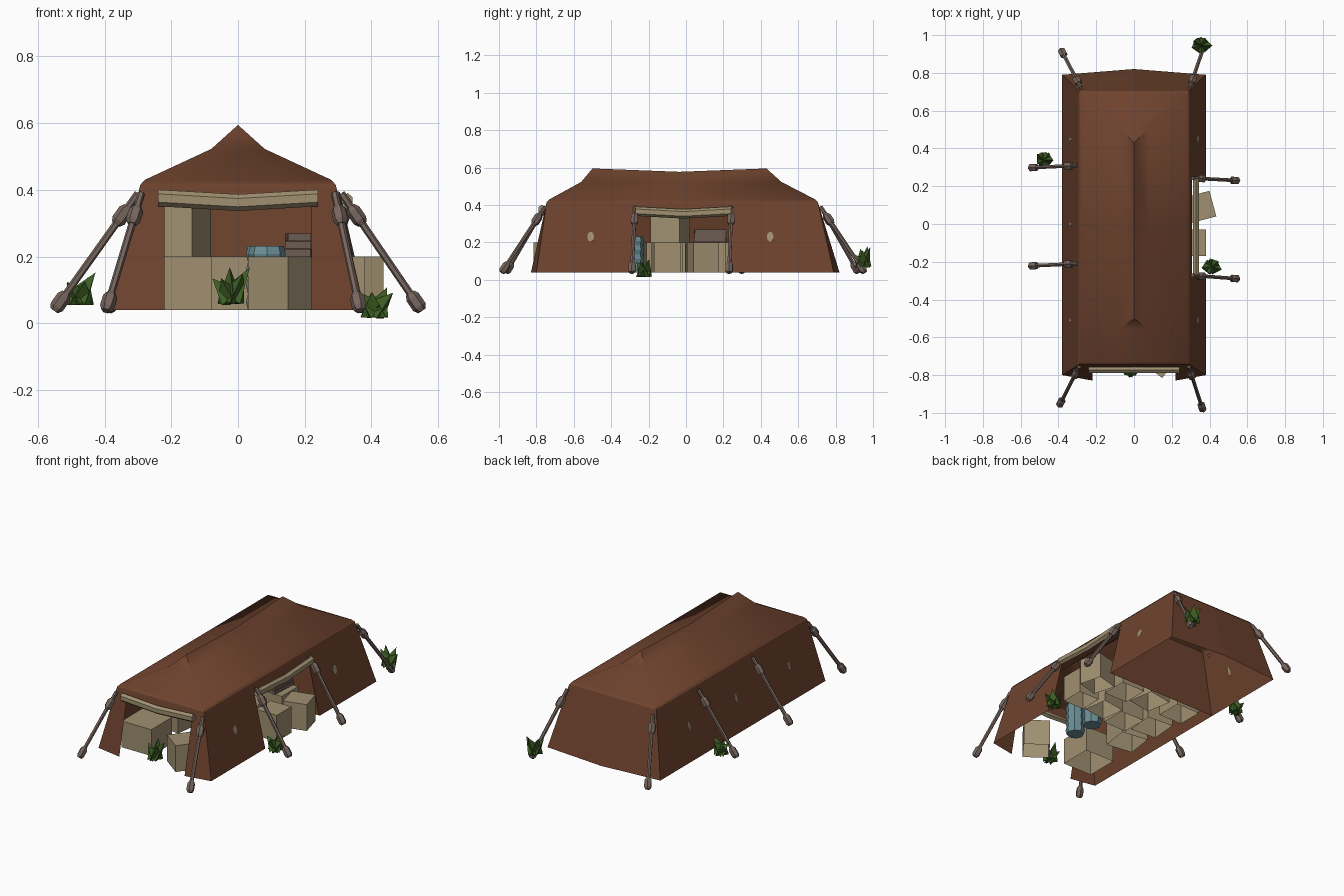
import bpy, bmesh, math, random
from mathutils import Vector, Matrix

random.seed(7)
if "Cube" in bpy.data.objects:
    bpy.data.objects.remove(bpy.data.objects["Cube"])


def material(name, rgb):
    m = bpy.data.materials.new(name)
    m.use_nodes = True
    m.diffuse_color = (*rgb, 1)
    bsdf = m.node_tree.nodes["Principled BSDF"]
    bsdf.inputs["Base Color"].default_value = (*rgb, 1)
    bsdf.inputs["Roughness"].default_value = 0.9
    return m


CANVAS = material("brown canvas", (0.155, 0.055, 0.027))
TAN = material("tan crate", (0.35, 0.28, 0.165))
WOOD = material("grey brown wood", (0.18, 0.13, 0.11))
LEAF = material("dark green leaf", (0.045, 0.11, 0.017))
BLUE = material("faded blue", (0.15, 0.28, 0.31))
BUNDLE = material("dull brown bundle", (0.15, 0.11, 0.09))


def finish(name, bm, mat, normals=True):
    if normals:
        bmesh.ops.recalc_face_normals(bm, faces=bm.faces)
    mesh = bpy.data.meshes.new(name)
    bm.to_mesh(mesh)
    bm.free()
    mesh.materials.append(mat)
    ob = bpy.data.objects.new(name, mesh)
    bpy.context.collection.objects.link(ob)
    return ob


def cone(bm, a, b, r1, r2, sides):
    """Add a prism or cone running from a to b."""
    a, b = Vector(a), Vector(b)
    rot = (b - a).to_track_quat('Z', 'Y').to_matrix().to_4x4()
    bmesh.ops.create_cone(bm, cap_ends=True, segments=sides, radius1=r1, radius2=r2,
                          depth=(b - a).length,
                          matrix=Matrix.Translation((a + b) / 2) @ rot)


def box(bm, center, size, turn=0):
    bmesh.ops.create_cube(bm, size=1, matrix=Matrix.Translation(center)
                          @ Matrix.Rotation(math.radians(turn), 4, 'Z')
                          @ Matrix.Diagonal((*size, 1)))


# Roof: rings from eave up to a sagging ridge
bm = bmesh.new()
rings = []
for x, y0, y1, z, sag in ((0.293, -0.745, 0.705, 0.415, 0), (0.28, -0.73, 0.69, 0.43, 0),
                          (0.08, -0.56, 0.51, 0.523, 0.01), (0, -0.5, 0.43, 0.595, 0.018)):
    ym = (y0 + y1) / 2
    pts = ((-x, y0, z), (x, y0, z), (x, ym, z - sag), (x, y1, z), (-x, y1, z), (-x, ym, z - sag))
    rings.append([bm.verts.new(p) for p in pts])
for low, high in zip(rings, rings[1:]):
    for i in range(6):
        j = (i + 1) % 6
        bm.faces.new((low[i], low[j], high[j], high[i]))
bmesh.ops.remove_doubles(bm, verts=bm.verts, dist=0.0005)
roof = finish("roof", bm, CANVAS)
bpy.context.view_layer.objects.active = roof
roof.select_set(True)
bpy.ops.object.shade_smooth_by_angle(angle=math.radians(38))
roof.select_set(False)

# Walls: sloped sheets, each made of panels given as (along, height) corners
TOP, BASE = 0.415, 0.04


def drop(z):
    return (TOP - z) / (TOP - BASE)


def front(x, z):
    return (x, -0.745 - drop(z) * (0.055 + 0.18 * max(0, 0.38 - abs(x))), z)


def back(x, z):
    return (x, 0.705 + drop(z) * (0.085 + 0.08 * (0.38 - abs(x))), z)


def side(sign):
    return lambda y, z: (sign * (0.293 + 0.087 * drop(z)), y, z)


def wall(name, place, panels):
    bm = bmesh.new()
    for panel in panels:
        bm.faces.new([bm.verts.new(place(s, z)) for s, z in panel])
    bmesh.ops.remove_doubles(bm, verts=bm.verts, dist=0.0005)
    finish(name, bm, CANVAS)


def doorway(t0, t1, b0, b1, d0, d1, head):
    return (((t0, TOP), (b0, BASE), (d0, BASE), (d0, head)),
            ((t1, TOP), (b1, BASE), (d1, BASE), (d1, head)),
            ((t0, TOP), (t1, TOP), (d1, head), (d0, head)))


wall("front_wall", front, doorway(-0.293, 0.293, -0.38, 0.38, -0.22, 0.22, 0.36))
wall("left_wall", side(1), doorway(-0.745, 0.705, -0.8, 0.79, -0.28, 0.24, 0.36))
wall("right_wall", side(-1), (((-0.745, TOP), (-0.8, BASE), (0.79, BASE), (0.705, TOP)),))
wall("back_wall", back, [((0, TOP), (0, BASE), (s * 0.38, BASE), (s * 0.293, TOP))
                         for s in (-1, 1)])

# Inner partition behind the stores, facing the front door
bm = bmesh.new()
bm.faces.new([bm.verts.new(p) for p in ((-0.375, 0.245, BASE), (0.375, 0.245, BASE),
                                        (0.29, 0.27, TOP), (-0.29, 0.27, TOP))])
finish("inner_partition", bm, CANVAS, normals=False)

# Oval patches on the side walls
bm = bmesh.new()
for sign, ys, width in ((1, (-0.51, 0.45), 0.018), (-1, (-0.51, 0, 0.45), 0.01)):
    for y in ys:
        p = Vector(side(sign)(y, 0.23))
        tilt = Matrix.Rotation(math.radians(sign * 77), 4, 'Y')
        bmesh.ops.create_cone(bm, cap_ends=True, segments=10, radius1=1, radius2=1, depth=1,
                              matrix=Matrix.Translation(p) @ tilt
                              @ Matrix.Diagonal((0.027, width, 0.003, 1)))
finish("wall_patches", bm, TAN)


# Rolled door flaps, sagging in the middle
def roll(name, a, b):
    bm = bmesh.new()
    a, b = Vector(a), Vector(b)
    mid = (a + b) / 2 - Vector((0, 0, 0.014))
    across = (b - a).cross(Vector((0, 0, 1))).normalized()
    loops = []
    for p in (a, mid, b):
        loops.append([bm.verts.new(p + across * 0.018 * math.cos(t) + Vector((0, 0, 0.025 * math.sin(t))))
                      for t in (math.pi * (k + 0.5) / 3 for k in range(6))])
    for l0, l1 in zip(loops, loops[1:]):
        for i in range(6):
            j = (i + 1) % 6
            bm.faces.new((l0[i], l0[j], l1[j], l1[i]))
    bm.faces.new(loops[0])
    bm.faces.new(loops[2])
    finish(name, bm, TAN)


roll("front_door_roll", (-0.24, -0.772, 0.376), (0.24, -0.772, 0.376))
roll("left_door_roll", (0.328, -0.27, 0.366), (0.328, 0.24, 0.366))

# Slanted support poles with a lashing at the top and a peg at the foot
poles = (((-0.29, -0.755), (-0.395, -0.96)), ((0.29, -0.755), (0.365, -0.985)),
         ((-0.28, 0.72), (-0.385, 0.92)), ((0.295, 0.72), (0.375, 0.955)),
         ((-0.3, 0.31), (-0.55, 0.298)), ((-0.3, -0.21), (-0.55, -0.222)),
         ((0.31, 0.243), (0.55, 0.23)), ((0.31, -0.272), (0.55, -0.29)))
bm = bmesh.new()
for top, foot in poles:
    a, b = Vector((*top, 0.39)), Vector((*foot, 0.04))
    cone(bm, a, b, 0.011, 0.011, 6)
    for t in (0.19, 0.93):
        c, d = a.lerp(b, t), (b - a).normalized()
        cone(bm, c - d * 0.032, c - d * 0.018, 0.014, 0.022, 6)
        cone(bm, c - d * 0.018, c + d * 0.018, 0.022, 0.022, 6)
        cone(bm, c + d * 0.018, c + d * 0.032, 0.022, 0.014, 6)
finish("support_poles", bm, WOOD)

# Spiky plants: broad three-sided leaves leaning outward
for n, (x, y, z) in enumerate(((-0.475, 0.34, 0.04), (-0.02, -0.77, 0.04),
                               (0.41, -0.225, 0), (0.355, 0.947, 0.05))):
    bm = bmesh.new()
    for k in range(5):
        t = (k + 0.3 * n) * math.tau / 5 + random.uniform(-0.2, 0.2)
        reach = random.uniform(0.045, 0.065)
        root = Vector((x, y, z + 0.03))
        tip = Vector((reach * math.cos(t), 0.75 * reach * math.sin(t),
                      random.uniform(0.05, 0.1)))
        cone(bm, root, root + tip, 0.045, 0, 3)
    finish(f"plant_{n + 1}", bm, LEAF)

# Open-bottomed crates: x, y, bottom height, turn, width
crates = ((0.135, -0.71, 0.04, -37, 0.15), (-0.18, -0.62, 0.04, 0, 0.2),
          (-0.2, -0.3, 0.04, -8, 0.17),
          (-0.03, -0.13, 0.04, 0, 0.16), (0.14, -0.1, 0.04, 8, 0.15),
          (0.31, -0.1, 0.04, 0, 0.14), (0.35, 0.09, 0.04, 15, 0.14),
          (0.18, 0.13, 0.04, 0, 0.16), (0, 0.14, 0.04, 10, 0.16),
          (-0.22, 0.14, 0.04, 0, 0.16), (-0.2, -0.08, 0.04, -5, 0.17),
          (-0.187, -0.085, 0.2, -20, 0.165))
bm = bmesh.new()
for x, y, z, turn, width in crates:
    box(bm, (x, y, z + 0.08), (width, width, 0.16), turn)
bm.normal_update()
bmesh.ops.delete(bm, geom=[f for f in bm.faces if f.normal.z < -0.9], context='FACES')
finish("crates", bm, TAN)

# Ribbed barrels
bm = bmesh.new()
for x, y in ((0.087, -0.42), (0.08, -0.28)):
    for k in range(4):
        z = 0.04 + k * 0.048
        cone(bm, (x, y, z), (x, y, z + 0.024), 0.05, 0.056, 8)
        cone(bm, (x, y, z + 0.024), (x, y, z + 0.048), 0.056, 0.05, 8)
finish("barrels", bm, BLUE)

# Stacked planks on top of the crates
bm = bmesh.new()
for k in range(3):
    box(bm, (0.18, 0.13, 0.212 + k * 0.023), (0.085 - 0.008 * k, 0.17, 0.022), 3 * (k - 1))
finish("plank_stack", bm, BUNDLE)
